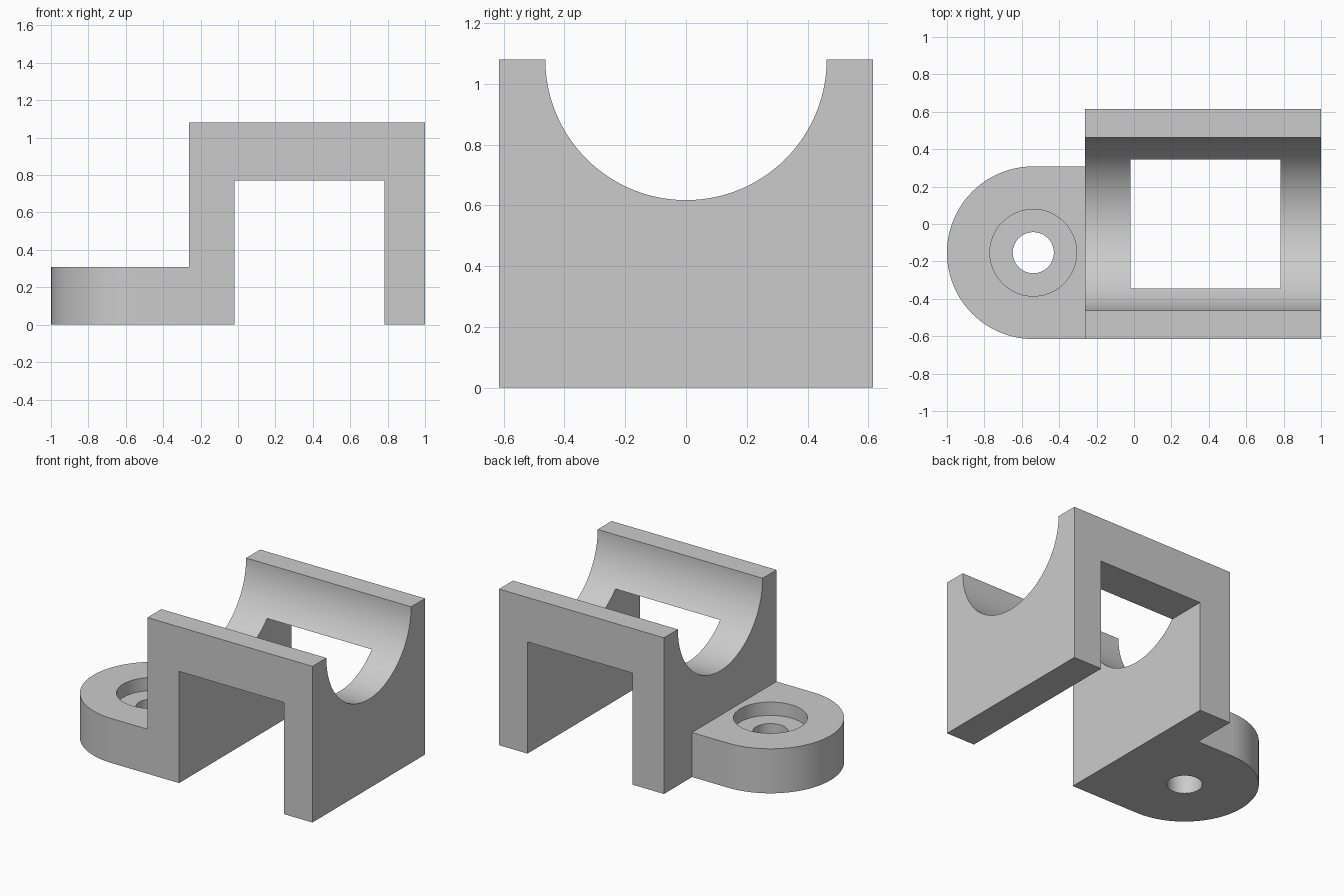
import bpy
import math
from mathutils import Vector

old = bpy.data.objects.get("Cube")
if old:
    bpy.data.objects.remove(old, do_unlink=True)

GREY = (0.6, 0.6, 0.6, 1)
grey = bpy.data.materials.new("plain grey")
grey.use_nodes = True
grey.diffuse_color = GREY
grey.node_tree.nodes["Principled BSDF"].inputs["Base Color"].default_value = GREY

HALF_WIDTH = 0.615
HEIGHT = 1.08
WALL_X = -0.262          # outer face of the wall beside the lug
GROOVE_R = 0.463
LUG_R = 0.4615
LUG_H = 0.308
LUG_C = (-0.5385, HALF_WIDTH * -1 + LUG_R)


def arc(cx, cy, r, start, end, steps):
    angles = [math.radians(start + (end - start) * i / steps) for i in range(steps + 1)]
    return [(cx + r * math.cos(a), cy + r * math.sin(a)) for a in angles]


def prism(name, outline, place, offset):
    """Extrude a 2D outline, placed in space by a function, along an offset."""
    base = [Vector(place(u, v)) for u, v in outline]
    n = len(base)
    verts = base + [p + Vector(offset) for p in base]
    faces = [list(range(n))[::-1], list(range(n, 2 * n))]
    faces += [(i, (i + 1) % n, n + (i + 1) % n, n + i) for i in range(n)]
    mesh = bpy.data.meshes.new(name)
    mesh.from_pydata(verts, [], faces)
    mesh.materials.append(grey)
    obj = bpy.data.objects.new(name, mesh)
    bpy.context.collection.objects.link(obj)
    return obj


def combine(target, other, operation):
    """Apply a boolean and discard the second solid."""
    mod = target.modifiers.new(operation.lower(), 'BOOLEAN')
    mod.operation = operation
    mod.solver = 'EXACT'
    mod.object = other
    bpy.context.view_layer.objects.active = target
    bpy.ops.object.modifier_apply(modifier=mod.name)
    bpy.data.objects.remove(other, do_unlink=True)


def upright(z):
    return lambda x, y: (x, y, z)


# Saddle block with a half-round groove along its length
profile = [(-HALF_WIDTH, 0), (HALF_WIDTH, 0), (HALF_WIDTH, HEIGHT)]
profile += arc(0, HEIGHT, GROOVE_R, 0, -180, 72)
profile += [(-HALF_WIDTH, HEIGHT)]
bracket = prism("saddle_bracket", profile, lambda y, z: (WALL_X, y, z), (1 - WALL_X, 0, 0))

# Mounting lug with a rounded end
outline = arc(*LUG_C, LUG_R, 90, 270, 48)
outline += [(WALL_X, LUG_C[1] - LUG_R), (WALL_X, LUG_C[1] + LUG_R)]
lug = prism("mounting_lug", outline, upright(0), (0, 0, LUG_H))
combine(bracket, lug, 'UNION')

# Rectangular slot from front to back, open below and breaking into the groove
slot = prism("slot_cutter", [(-0.02, -0.2), (0.782, -0.2), (0.782, 0.772), (-0.02, 0.772)],
             lambda x, z: (x, -1, z), (0, 2, 0))
slot.data.flip_normals()
combine(bracket, slot, 'DIFFERENCE')

# Counterbored screw hole in the lug
for name, radius, floor in (("counterbore_cutter", 0.232, LUG_H - 0.092),
                            ("screw_hole_cutter", 0.11, -0.2)):
    circle = arc(*LUG_C, radius, 0, 360, 48)[:-1]
    bore = prism(name, circle, upright(floor), (0, 0, LUG_H + 0.1 - floor))
    combine(bracket, bore, 'DIFFERENCE')

# Smooth the curved walls, keep the edges crisp
bpy.ops.object.select_all(action='DESELECT')
bracket.select_set(True)
bpy.context.view_layer.objects.active = bracket
bpy.ops.object.shade_smooth_by_angle(angle=math.radians(30))
